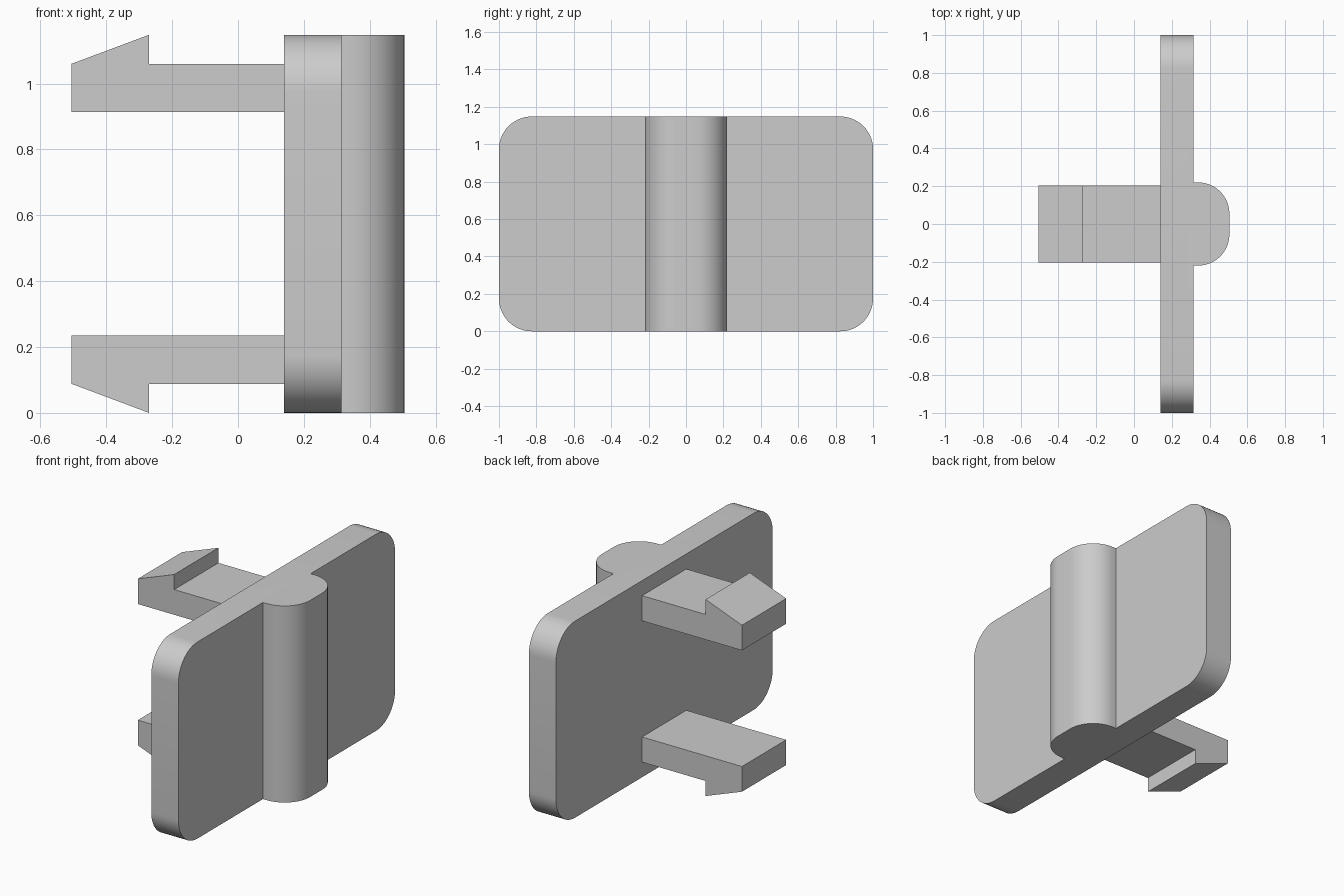
import bpy, bmesh
from math import sin, cos, pi, radians
from mathutils import Vector

cube = bpy.data.objects.get("Cube")
if cube:
    bpy.data.objects.remove(cube, do_unlink=True)

HEIGHT = 1.148
PLATE_BACK, PLATE_FRONT = 0.14, 0.315
TIP = 0.505
CORNER = 0.175

grey = bpy.data.materials.new("plain grey")
grey.use_nodes = True
grey.diffuse_color = (0.604, 0.604, 0.604, 1)
grey.node_tree.nodes["Principled BSDF"].inputs["Base Color"].default_value = grey.diffuse_color


def prism(outline, direction):
    """Extrude a closed outline of 3D points along a direction."""
    bm = bmesh.new()
    face = bm.faces.new([bm.verts.new(p) for p in outline])
    new = bmesh.ops.extrude_face_region(bm, geom=[face])["geom"]
    verts = [g for g in new if isinstance(g, bmesh.types.BMVert)]
    bmesh.ops.translate(bm, verts=verts, vec=Vector(direction))
    bmesh.ops.recalc_face_normals(bm, faces=bm.faces)
    return bm


def finish(bm, name):
    bmesh.ops.recalc_face_normals(bm, faces=bm.faces)
    mesh = bpy.data.meshes.new(name)
    bm.to_mesh(mesh)
    bm.free()
    mesh.materials.append(grey)
    obj = bpy.data.objects.new(name, mesh)
    bpy.context.collection.objects.link(obj)
    bpy.ops.object.select_all(action="DESELECT")
    obj.select_set(True)
    bpy.context.view_layer.objects.active = obj
    bpy.ops.object.shade_smooth_by_angle(angle=radians(30))


# Plate and rounded grip rib, extruded from one plan outline
rib_half, rib_radius, steps = 0.22, 0.165, 16
half = [(PLATE_BACK, 1), (PLATE_FRONT, 1), (PLATE_FRONT, rib_half)]
for i in range(steps + 1):
    a = pi / 2 * (1 - i / steps)
    half.append((TIP - rib_radius + rib_radius * cos(a),
                 rib_half - rib_radius + rib_radius * sin(a)))
plan = half + [(x, -y) for x, y in reversed(half)]
body = prism([(x, y, 0) for x, y in plan], (0, 0, HEIGHT))

# Round the four outer corners of the plate
corners = [e for e in body.edges
           if all(abs(v.co.y) > 0.99 for v in e.verts)
           and abs(e.verts[0].co.x - e.verts[1].co.x) > 0.1]
bmesh.ops.bevel(body, geom=corners, offset=CORNER, offset_type="OFFSET",
                segments=14, profile=0.5, affect="EDGES")
finish(body, "plate_with_grip")

# Two barbed clip arms, mirrored about mid height
arm = [(PLATE_BACK + 0.01, 0.913), (PLATE_BACK + 0.01, 1.06), (-0.27, 1.06),
       (-0.27, HEIGHT), (-TIP, 1.06), (-TIP, 0.913)]
for name, flip in (("upper_clip_arm", False), ("lower_clip_arm", True)):
    outline = [(x, -0.203, HEIGHT - z if flip else z) for x, z in arm]
    finish(prism(outline, (0, 0.408, 0)), name)
